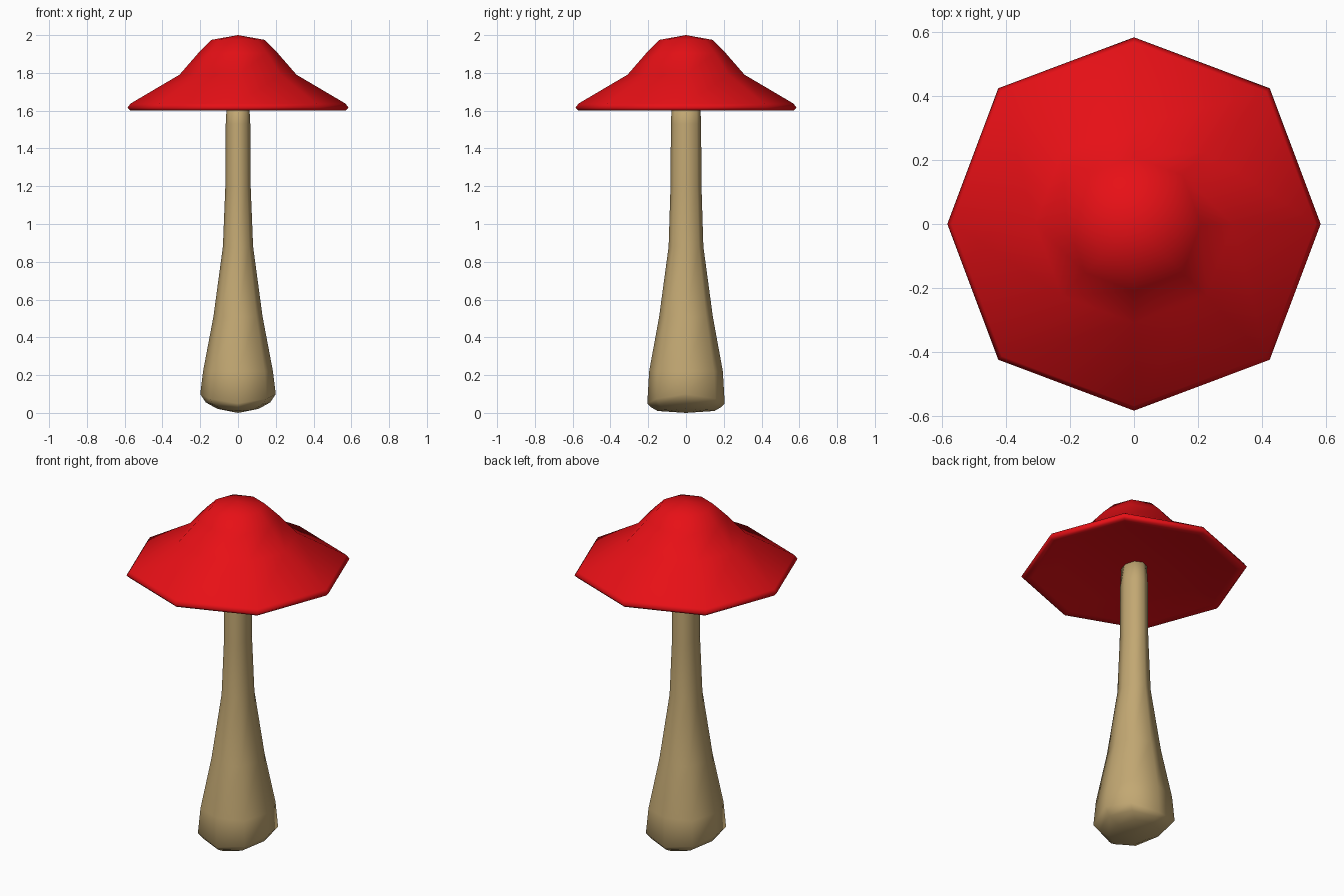
import bpy, bmesh
from math import sin, cos, pi

if "Cube" in bpy.data.objects:
    bpy.data.objects.remove(bpy.data.objects["Cube"])

SIDES = 8


def lathe(name, rings, color, start=None, end=None):
    """Loft octagonal rings (rx, ry, z at x axis, z at y axis, diagonal bulge);
    start and end are heights of the closing centre points."""
    bm = bmesh.new()
    loops = []
    for rx, ry, zx, zy, bulge in rings:
        loop = []
        for i in range(SIDES):
            a = 2 * pi * i / SIDES
            k = bulge if i % 2 else 1.0
            z = zx * cos(a) ** 2 + zy * sin(a) ** 2
            loop.append(bm.verts.new((rx * k * cos(a), ry * k * sin(a), z)))
        loops.append(loop)
    for lo, hi in zip(loops, loops[1:]):
        for i in range(SIDES):
            j = (i + 1) % SIDES
            bm.faces.new((lo[i], lo[j], hi[j], hi[i]))
    for z, loop in ((start, loops[0]), (end, loops[-1])):
        tip = bm.verts.new((0, 0, z))
        for i in range(SIDES):
            bm.faces.new((tip, loop[i], loop[(i + 1) % SIDES]))
    bmesh.ops.recalc_face_normals(bm, faces=bm.faces)
    for f in bm.faces:
        f.smooth = True
    mesh = bpy.data.meshes.new(name)
    bm.to_mesh(mesh)
    bm.free()
    mat = bpy.data.materials.new(name + "_color")
    mat.diffuse_color = color
    mat.use_nodes = True
    mat.node_tree.nodes["Principled BSDF"].inputs["Base Color"].default_value = mat.diffuse_color
    mesh.materials.append(mat)
    obj = bpy.data.objects.new(name, mesh)
    bpy.context.collection.objects.link(obj)
    return obj


# Stem: bulbous foot tapering to a slim, slightly oval neck
stem = [
    (0.11, 0.15, 0.022, 0.01, 1.05),
    (0.17, 0.185, 0.055, 0.03, 1.06),
    (0.20, 0.205, 0.10, 0.05, 1.07),
    (0.185, 0.195, 0.22, 0.22, 1.07),
    (0.13, 0.142, 0.51, 0.51, 1.06),
    (0.08, 0.092, 0.88, 0.88, 1.04),
    (0.067, 0.082, 1.20, 1.20, 1.03),
    (0.065, 0.08, 1.53, 1.53, 1.03),
    (0.058, 0.074, 1.66, 1.66, 1.03),
]
lathe("stem", stem, (0.54, 0.39, 0.17, 1), start=0.0, end=1.66)

# Cap: recessed underside, thin rolled rim, flared skirt, domed crown
profile = [(0.40, 1.64), (0.53, 1.605), (0.57, 1.60), (0.585, 1.615),
           (0.57, 1.637), (0.31, 1.79), (0.21, 1.905), (0.14, 1.975)]
cap = [(r, r, z, z, 1.028) for r, z in profile]
lathe("cap", cap, (0.8, 0.005, 0.008, 1), start=1.64, end=2.0)
